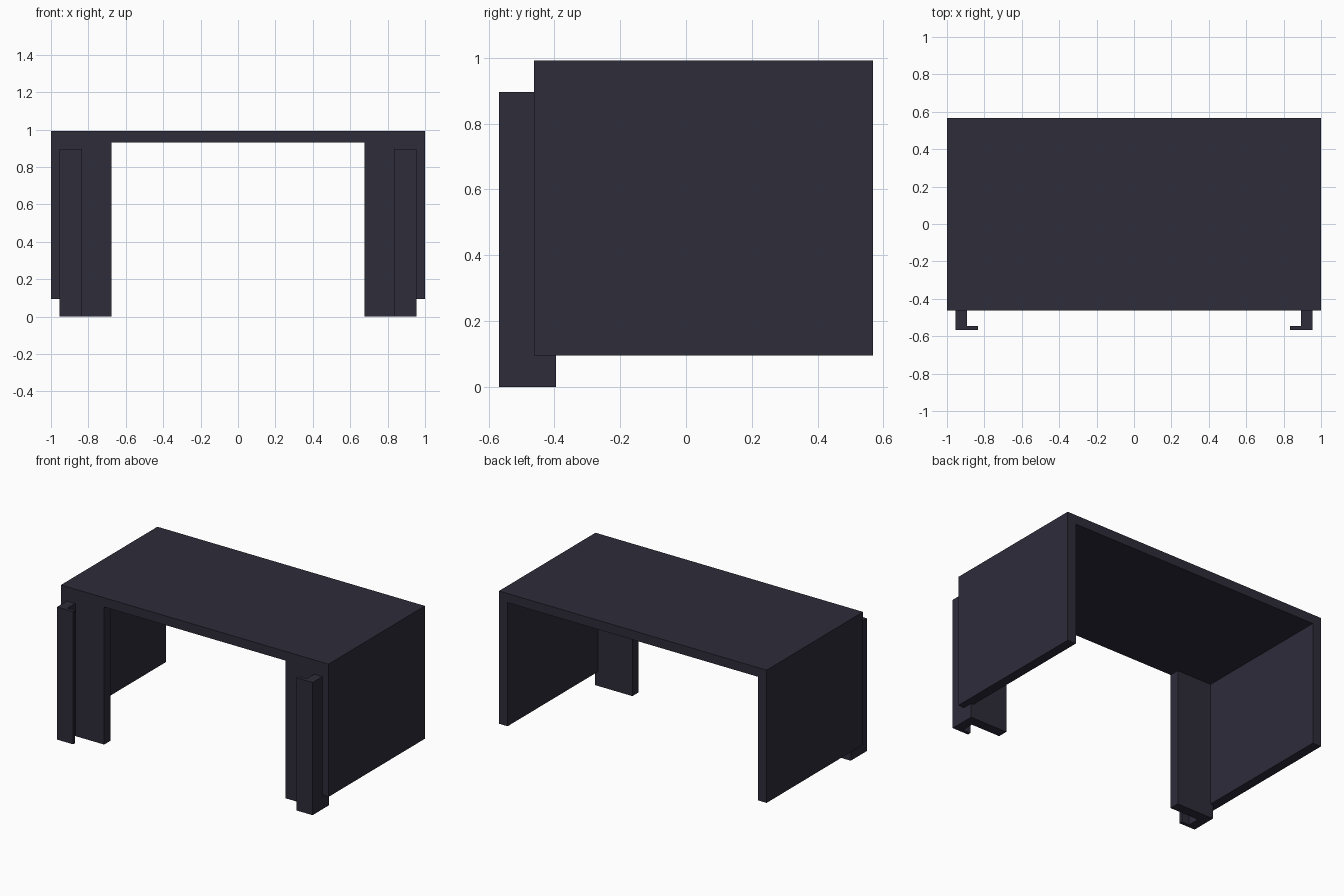
import bpy
import bmesh
from mathutils import Vector

if "Cube" in bpy.data.objects:
    bpy.data.objects.remove(bpy.data.objects["Cube"])

paint = bpy.data.materials.new("dark slate")
paint.diffuse_color = (0.027, 0.025, 0.042, 1)
paint.use_nodes = True
paint.node_tree.nodes["Principled BSDF"].inputs["Base Color"].default_value = paint.diffuse_color


def extrude_profile(name, points, to_3d, depth):
    """Make a closed solid by extruding a flat outline along a vector."""
    bm = bmesh.new()
    face = bm.faces.new([bm.verts.new(to_3d(a, b)) for a, b in points])
    ext = bmesh.ops.extrude_face_region(bm, geom=[face], use_keep_orig=True)
    moved = [g for g in ext["geom"] if isinstance(g, bmesh.types.BMVert)]
    bmesh.ops.translate(bm, verts=moved, vec=Vector(depth))
    bmesh.ops.recalc_face_normals(bm, faces=bm.faces)
    mesh = bpy.data.meshes.new(name)
    bm.to_mesh(mesh)
    bm.free()
    mesh.materials.append(paint)
    obj = bpy.data.objects.new(name, mesh)
    bpy.context.collection.objects.link(obj)
    return obj


FRONT, BACK = -0.462, 0.568
TOP, UNDER, PANEL_BOTTOM = 0.992, 0.93, 0.095
INNER = 0.936      # inside face of the side panels
LEG = 0.955        # outer face of the front legs

# Table top and both side panels as one arch
arch = [(-1, PANEL_BOTTOM), (-INNER, PANEL_BOTTOM), (-INNER, UNDER), (INNER, UNDER),
        (INNER, PANEL_BOTTOM), (1, PANEL_BOTTOM), (1, TOP), (-1, TOP)]
extrude_profile("top_and_sides", arch, lambda x, z: (x, FRONT, z), (0, BACK - FRONT, 0))

for side, s in (("left", -1), ("right", 1)):
    # Front leg panel, notched around the side panel
    leg = [(0.677, 0), (LEG, 0), (LEG, PANEL_BOTTOM), (INNER, PANEL_BOTTOM),
           (INNER, UNDER), (0.677, UNDER)]
    extrude_profile(side + "_leg_panel", leg, lambda x, z: (s * x, FRONT, z), (0, 0.067, 0))

    # L-shaped upright in front of the leg panel
    bracket = [(LEG, FRONT), (LEG, -0.568), (0.835, -0.568), (0.835, -0.545),
               (0.893, -0.545), (0.893, FRONT)]
    extrude_profile(side + "_bracket", bracket, lambda x, y: (s * x, y, 0), (0, 0, 0.896))
